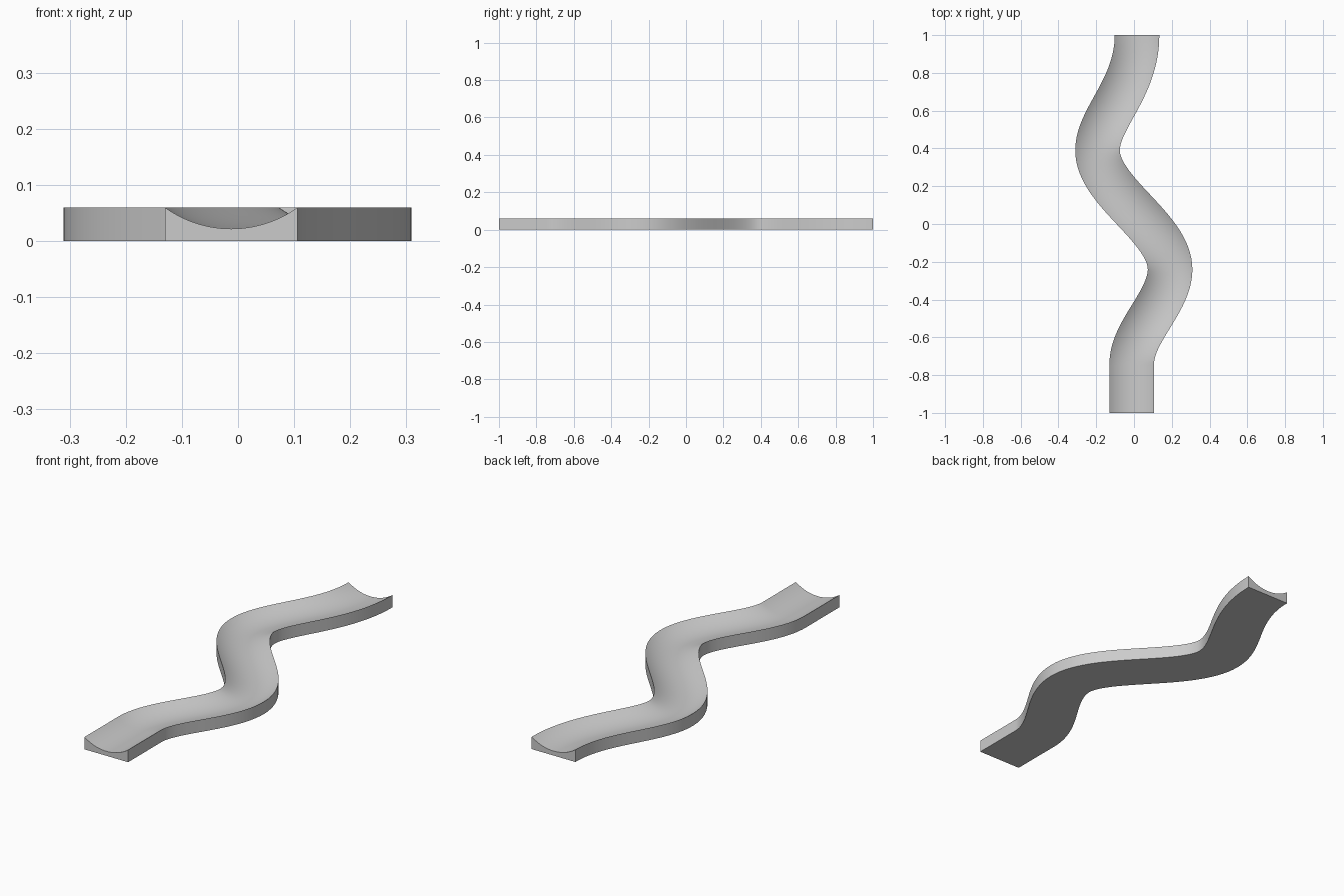
import bpy, bmesh, math
from mathutils import Vector
from mathutils.geometry import interpolate_bezier

if "Cube" in bpy.data.objects:
    bpy.data.objects.remove(bpy.data.objects["Cube"])

HALF, TOP, DIP = 0.118, 0.06, 0.022

# Centre line: x, y, handle length before, handle length after (all run along y)
knots = [(-0.012, -1.0, 0.08, 0.08), (-0.012, -0.74, 0.08, 0.17),
         (0.191, -0.24, 0.17, 0.22), (-0.193, 0.39, 0.22, 0.17),
         (0.016, 1.0, 0.28, 0.1)]
path = []
for (x0, y0, _, h0), (x1, y1, h1, _) in zip(knots, knots[1:]):
    pts = interpolate_bezier(Vector((x0, y0, 0)), Vector((x0, y0 + h0, 0)),
                             Vector((x1, y1 - h1, 0)), Vector((x1, y1, 0)), 33)
    path += pts if not path else pts[1:]

# Cross-section: flat base, upright sides, circular hollow on top
sag = TOP - DIP
radius = (HALF ** 2 + sag ** 2) / (2 * sag)
half_angle = math.asin(HALF / radius)
profile = [(-HALF, 0), (HALF, 0)]
for i in range(25):
    a = half_angle * (1 - 2 * i / 24)
    profile.append((radius * math.sin(a), DIP + radius * (1 - math.cos(a))))

# Sweep the section along the centre line
bm = bmesh.new()
rings = []
for i, p in enumerate(path):
    if i in (0, len(path) - 1):
        t = Vector((0, 1, 0))
    else:
        t = (path[i + 1] - path[i - 1]).normalized()
    side = Vector((t.y, -t.x, 0))
    rings.append([bm.verts.new(p + side * u + Vector((0, 0, z))) for u, z in profile])
n = len(profile)
for a, b in zip(rings, rings[1:]):
    for j in range(n):
        k = (j + 1) % n
        bm.faces.new((a[j], a[k], b[k], b[j]))
bm.faces.new(rings[0])
bm.faces.new(rings[-1])
bmesh.ops.recalc_face_normals(bm, faces=bm.faces)

mesh = bpy.data.meshes.new("winding_channel")
bm.to_mesh(mesh)
bm.free()
channel = bpy.data.objects.new("winding_channel", mesh)
bpy.context.collection.objects.link(channel)
bpy.context.view_layer.objects.active = channel
channel.select_set(True)
bpy.ops.object.shade_smooth_by_angle(angle=math.radians(30))
